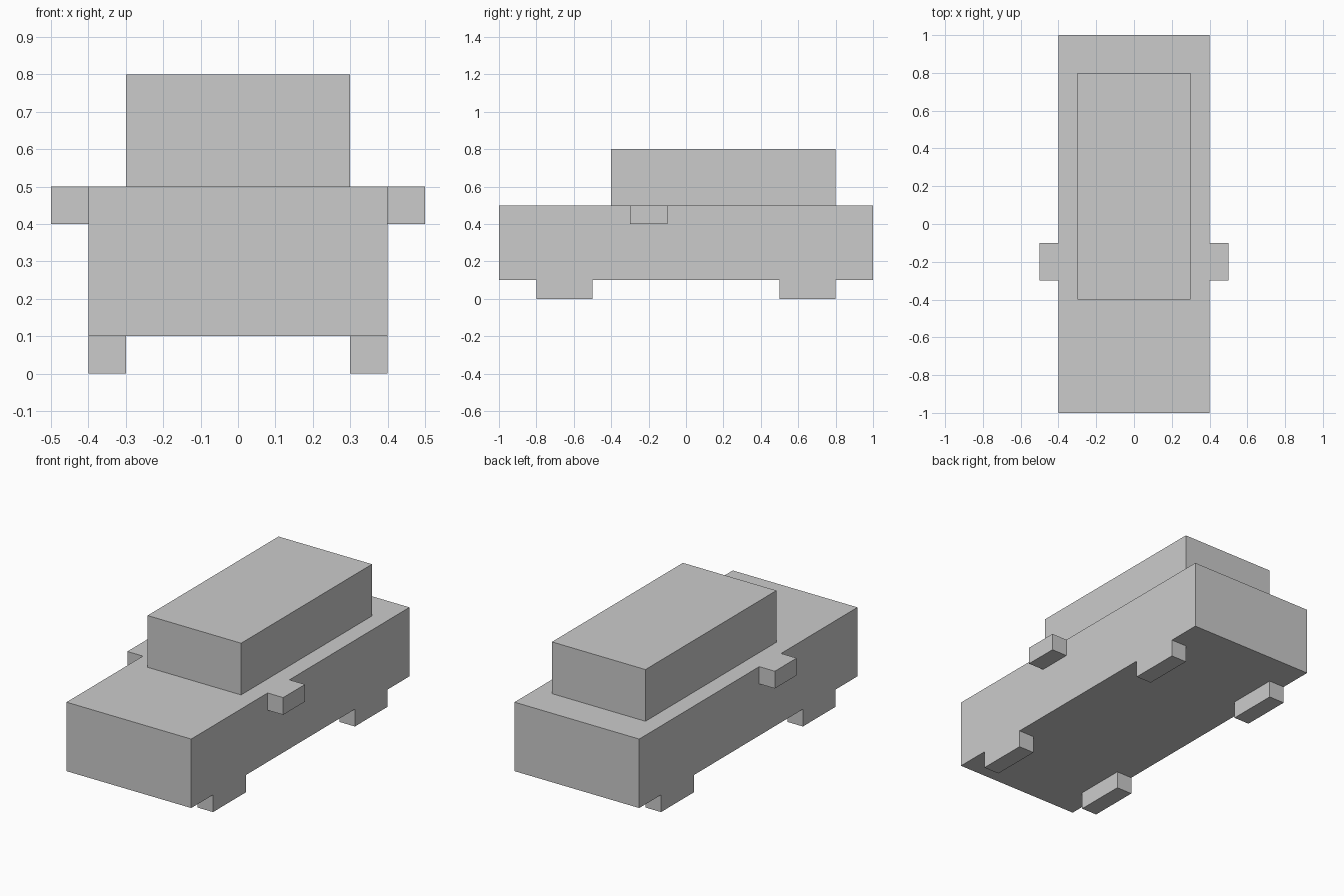
import bpy
import bmesh
from mathutils import Vector

if "Cube" in bpy.data.objects:
    bpy.data.objects.remove(bpy.data.objects["Cube"])


def box(name, low, high):
    """Axis-aligned box between two opposite corners."""
    low, high = Vector(low), Vector(high)
    bm = bmesh.new()
    bmesh.ops.create_cube(bm, size=1)
    for v in bm.verts:
        v.co = Vector(c * s for c, s in zip(v.co, high - low))
    mesh = bpy.data.meshes.new(name)
    bm.to_mesh(mesh)
    bm.free()
    obj = bpy.data.objects.new(name, mesh)
    obj.location = (low + high) / 2
    bpy.context.collection.objects.link(obj)
    return obj


# Main body and cabin
box("body", (-0.4, -1, 0.1), (0.4, 1, 0.5))
box("cabin", (-0.3, -0.4, 0.5), (0.3, 0.8, 0.8))

for side, s in (("left", -1), ("right", 1)):
    # Wheels, flush with the body sides
    for end, y in (("front", -0.65), ("back", 0.65)):
        x = sorted((s * 0.3, s * 0.4))
        box(f"{end}_{side}_wheel", (x[0], y - 0.15, 0), (x[1], y + 0.15, 0.1))
    # Side mirrors
    x = sorted((s * 0.4, s * 0.5))
    box(f"{side}_mirror", (x[0], -0.3, 0.4), (x[1], -0.1, 0.5))
